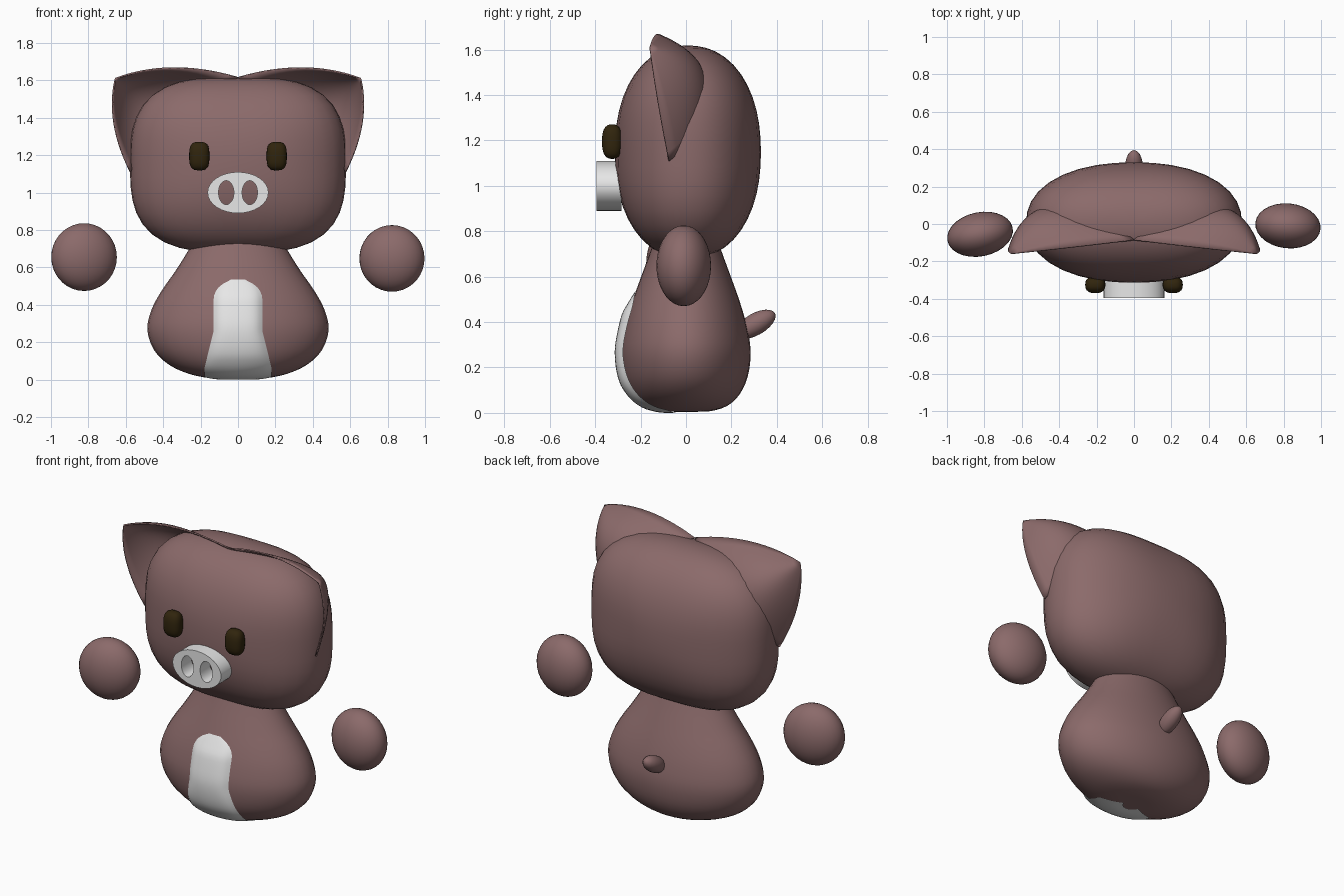
import bpy, bmesh, math
from mathutils import Matrix, Vector

if "Cube" in bpy.data.objects:
    bpy.data.objects.remove(bpy.data.objects["Cube"])


def material(name, rgb):
    m = bpy.data.materials.new(name)
    m.diffuse_color = (*rgb, 1)
    m.use_nodes = True
    m.node_tree.nodes["Principled BSDF"].inputs["Base Color"].default_value = m.diffuse_color
    return m


BROWN = material("dusty brown", (0.26, 0.145, 0.145))
WHITE = material("off white", (0.8, 0.8, 0.8))
DARK = material("dark eye", (0.03, 0.018, 0.004))


def finish(bm, name, mat, angle=180):
    bmesh.ops.recalc_face_normals(bm, faces=bm.faces)
    me = bpy.data.meshes.new(name)
    bm.to_mesh(me)
    bm.free()
    me.materials.append(mat)
    ob = bpy.data.objects.new(name, me)
    bpy.context.collection.objects.link(ob)
    smooth(ob, angle)
    return ob


def smooth(ob, angle):
    bpy.ops.object.select_all(action='DESELECT')
    ob.select_set(True)
    bpy.context.view_layer.objects.active = ob
    bpy.ops.object.shade_smooth_by_angle(angle=math.radians(angle))


def blob(name, mat, centre, size, rot=(0, 0, 0), p=2.0, q=2.0, seg=28, rings=18):
    """Ellipsoid; p squares the x-z outline, q squares the depth."""
    bm = bmesh.new()
    bmesh.ops.create_uvsphere(bm, u_segments=seg, v_segments=rings, radius=1)
    turn = (Matrix.Rotation(rot[2], 3, 'Z') @ Matrix.Rotation(rot[1], 3, 'Y')
            @ Matrix.Rotation(rot[0], 3, 'X'))
    for v in bm.verts:
        x, y, z = (abs(c) for c in v.co)
        f = (x ** p + z ** p) ** (q / p) + y ** q
        v.co = v.co * f ** (-1 / q)
        v.co = turn @ Vector(a * b for a, b in zip(v.co, size)) + Vector(centre)
    return finish(bm, name, mat)


def grid(name, mat, func, nu, nv, wrap=False, caps=False):
    """Surface from func(u, v) with u, v in 0..1."""
    bm = bmesh.new()
    cols = nu if wrap else nu + 1
    rows = [[bm.verts.new(func(i / nu, j / nv)) for i in range(cols)] for j in range(nv + 1)]
    for a, b in zip(rows, rows[1:]):
        for i in range(nu):
            k = (i + 1) % cols
            bm.faces.new((a[i], a[k], b[k], b[i]))
    if caps:
        bm.faces.new(rows[0])
        bm.faces.new(rows[-1])
    bmesh.ops.remove_doubles(bm, verts=bm.verts, dist=1e-5)
    return finish(bm, name, mat)


# Body profile: height, half width, half depth
PROFILE = [(0.005, 0.06, 0.05), (0.008, 0.15, 0.11), (0.03, 0.26, 0.18), (0.08, 0.37, 0.235),
           (0.16, 0.45, 0.272), (0.27, 0.485, 0.285), (0.38, 0.46, 0.268), (0.48, 0.405, 0.24),
           (0.58, 0.335, 0.205), (0.68, 0.272, 0.168), (0.76, 0.23, 0.14)]


def profile(t):
    """Catmull-Rom sample of the body profile."""
    n = len(PROFILE) - 1
    i = min(int(t * n), n - 1)
    f = t * n - i
    a, b, c, d = (PROFILE[max(0, min(n, i + k))] for k in (-1, 0, 1, 2))
    return [0.5 * (2 * q + (r - p) * f + (2 * p - 5 * q + 4 * r - s) * f * f
                   + (3 * q - p - 3 * r + s) * f ** 3) for p, q, r, s in zip(a, b, c, d)]


def body_point(u, v):
    z, rx, ry = profile(v)
    a = u * 2 * math.pi
    return rx * math.cos(a), ry * math.sin(a), z


grid("body", BROWN, body_point, 36, 30, wrap=True, caps=True)


# Belly patch follows the front of the body and wraps underneath
def belly_point(u, v):
    s = 2 * u - 1
    z, rx, ry = profile(v * 0.755)
    k = max(0.0, min(1.0, (z - 0.06) / 0.2))
    w = 0.18 - 0.05 * k
    top = max(0.0, (z - 0.43) / 0.105)
    w *= math.sqrt(max(0.08, 1 - top * top))
    x = s * min(w, rx * 0.85)
    lift = 0.026 * (1 - abs(s) ** 5) * min(1, (1 - v) * 8) + 0.003
    flat = max(0.0, 1 - z / 0.12)
    y = -(ry + lift * (1 - flat * 0.5)) * math.sqrt(1 - (x / rx) ** 2)
    return x, y, z - 0.005 * flat


grid("belly_patch", WHITE, belly_point, 16, 36)

# Head
blob("head", BROWN, (0, 0.008, 1.148), (0.577, 0.322, 0.47), p=3.0, q=2.2, seg=36, rings=24)


# Ears: hollow shells fanning from the tip to an arc on the head
def through(a, m, b, s):
    a, m, b = Vector(a), Vector(m), Vector(b)
    return a * (1 - s) * (1 - 2 * s) + m * 4 * s * (1 - s) + b * s * (2 * s - 1)


for side, label in ((-1, "left"), (1, "right")):
    def ear_point(u, v):
        tip = Vector((0.655, -0.16, 1.61))
        base = through((0.0, -0.085, 1.615), (0.38, 0.10, 1.38), (0.575, -0.075, 1.11), u)
        mid = through((0.36, -0.13, 1.72), (0.55, 0.10, 1.56), (0.71, -0.13, 1.38), u)
        p = tip * (1 - v) ** 2 + mid * 2 * v * (1 - v) + base * v * v
        return p.x * side, p.y, p.z

    ear = grid(label + "_ear", BROWN, ear_point, 18, 14)
    shell = ear.modifiers.new("thickness", 'SOLIDIFY')
    shell.thickness = 0.008
    shell.offset = 0

    # Eyes
    blob(label + "_eye", DARK, (side * 0.207, -0.325, 1.195), (0.054, 0.045, 0.076),
         p=3.2, q=2.6, seg=20, rings=14)

# Floating hands
blob("left_hand", BROWN, (-0.823, -0.055, 0.655), (0.178, 0.118, 0.181), rot=(0, 0, 0.2))
blob("right_hand", BROWN, (0.823, -0.01, 0.648), (0.175, 0.12, 0.178), rot=(0, 0, -0.1))

# Tail
blob("tail", BROWN, (0, 0.305, 0.39), (0.048, 0.1, 0.048), rot=(0.52, 0, 0), seg=18, rings=12)

# Snout: oval disc pierced by two nostrils
curve = bpy.data.curves.new("snout", 'CURVE')
curve.dimensions = '2D'
curve.fill_mode = 'BOTH'
curve.extrude = 0.055
for cx, rx, ry in ((0, 0.163, 0.11), (-0.063, 0.041, 0.064), (0.063, 0.041, 0.064)):
    spline = curve.splines.new('POLY')
    spline.points.add(31)
    spline.use_cyclic_u = True
    for i, pt in enumerate(spline.points):
        a = i * math.pi / 16
        pt.co = (cx + rx * math.cos(a), ry * math.sin(a), 0, 1)
snout = bpy.data.objects.new("snout", curve)
bpy.context.collection.objects.link(snout)
snout.location = (0, -0.34, 1.0)
snout.rotation_euler = (math.pi / 2, 0, 0)
curve.materials.append(WHITE)
bpy.ops.object.select_all(action='DESELECT')
snout.select_set(True)
bpy.context.view_layer.objects.active = snout
bpy.ops.object.convert(target='MESH')
smooth(bpy.context.view_layer.objects.active, 40)
